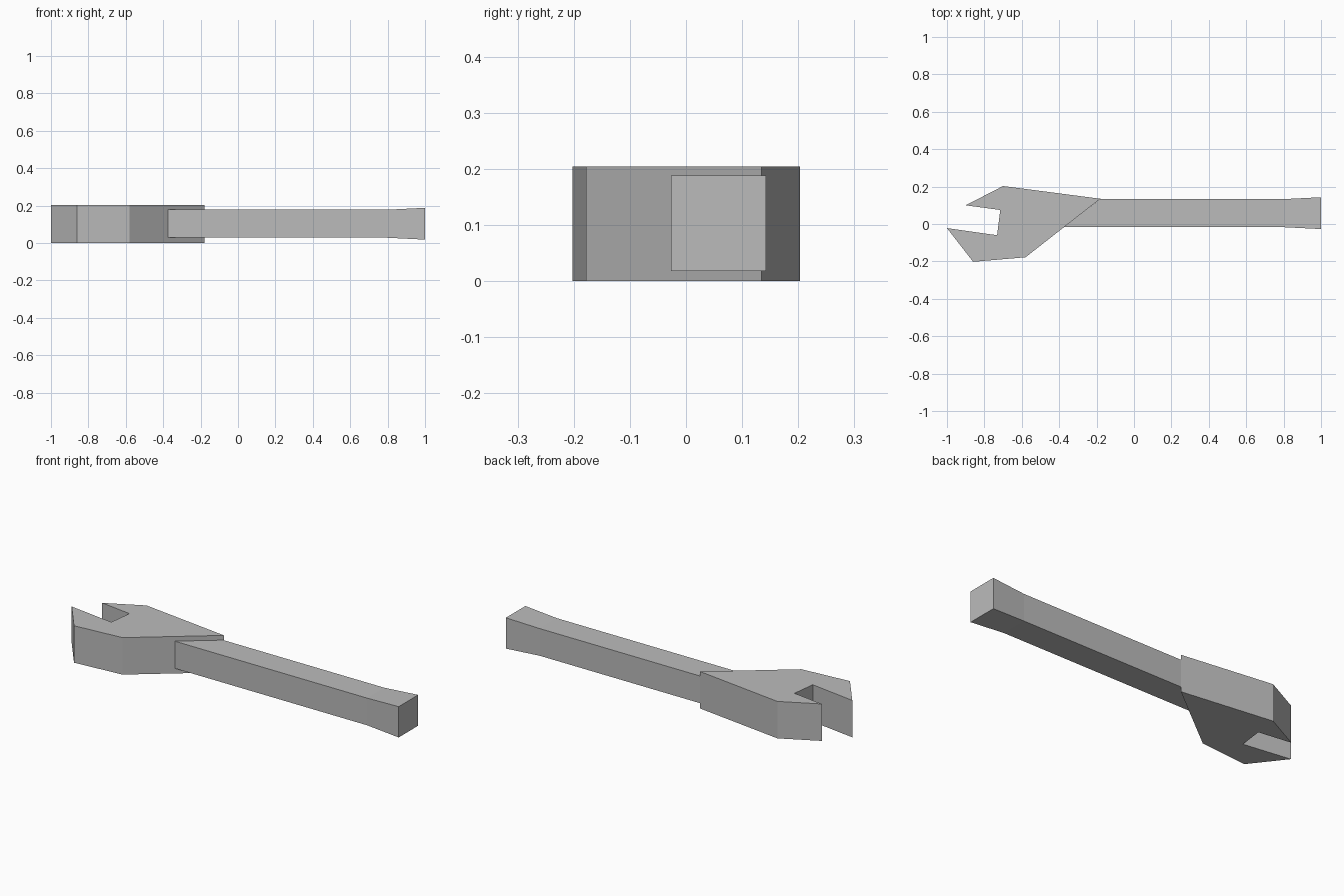
import bpy
import bmesh

if "Cube" in bpy.data.objects:
    bpy.data.objects.remove(bpy.data.objects["Cube"], do_unlink=True)

# Single steel grey
GREY = (0.5, 0.5, 0.5, 1.0)
steel = bpy.data.materials.new("steel_grey")
steel.use_nodes = True
steel.diffuse_color = GREY
steel.node_tree.nodes["Principled BSDF"].inputs["Base Color"].default_value = GREY


def loft(name, sections):
    """Join matching loops of points and close both ends."""
    bm = bmesh.new()
    loops = [[bm.verts.new(p) for p in s] for s in sections]
    n = len(loops[0])
    for a, b in zip(loops, loops[1:]):
        for i in range(n):
            j = (i + 1) % n
            bm.faces.new((a[i], a[j], b[j], b[i]))
    bm.faces.new(loops[0])
    bm.faces.new(loops[-1])
    bmesh.ops.recalc_face_normals(bm, faces=bm.faces)
    mesh = bpy.data.meshes.new(name)
    bm.to_mesh(mesh)
    bm.free()
    mesh.materials.append(steel)
    obj = bpy.data.objects.new(name, mesh)
    bpy.context.collection.objects.link(obj)
    return obj


# Open-jaw head: flat outline raised to full thickness
HEAD_HEIGHT = 0.204
outline = [(-0.18, 0.135), (-0.70, 0.203), (-0.90, 0.10), (-0.715, 0.075),
           (-0.732, -0.06), (-1.0, -0.022), (-0.86, -0.202), (-0.58, -0.178)]
loft("wrench_head", [[(x, y, z) for x, y in outline] for z in (0, HEAD_HEIGHT)])


# Handle: square bar meeting the slanted head face, flared at the far end
def bar_section(x_front, x_back, half_y, half_z):
    y, z = 0.058, 0.103
    return [(x_front, y - half_y, z - half_z), (x_back, y + half_y, z - half_z),
            (x_back, y + half_y, z + half_z), (x_front, y - half_y, z + half_z)]


loft("handle", [bar_section(-0.375, -0.182, 0.075, 0.075),
                bar_section(0.80, 0.80, 0.075, 0.075),
                bar_section(1.0, 1.0, 0.085, 0.085)])
